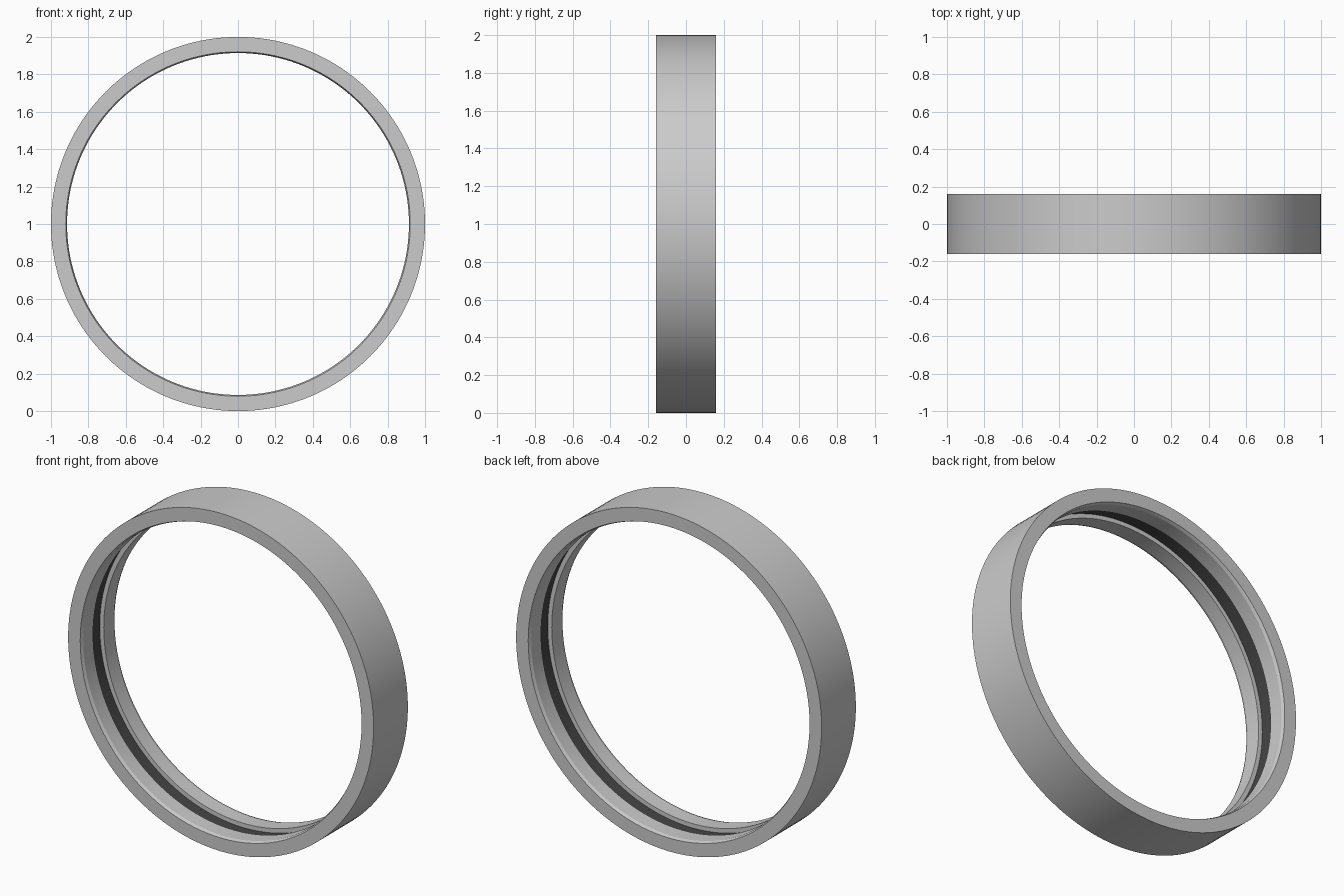
import bpy, bmesh, math
from mathutils import Matrix, Vector

if "Cube" in bpy.data.objects:
    bpy.data.objects.remove(bpy.data.objects["Cube"])

SEGMENTS = 160


def lathe(name, profile):
    """Spin a (y, radius) profile round the y axis, ring centre at z = 1."""
    bm = bmesh.new()
    verts = [bm.verts.new((r, y, 0)) for y, r in profile]
    edges = [bm.edges.new(pair) for pair in zip(verts, verts[1:])]
    bmesh.ops.spin(bm, geom=verts + edges, cent=(0, 0, 0), axis=(0, 1, 0),
                   angle=math.tau, steps=SEGMENTS, use_merge=True)
    bmesh.ops.remove_doubles(bm, verts=bm.verts, dist=1e-5)
    bmesh.ops.recalc_face_normals(bm, faces=bm.faces)
    # the surface at the profile's first point must face the axis
    f = min(bm.faces, key=lambda f: Vector((f.calc_center_median().x, 0, f.calc_center_median().z)).length)
    c = f.calc_center_median()
    if f.normal.dot(Vector((c.x, 0, c.z))) > 0:
        bmesh.ops.reverse_faces(bm, faces=bm.faces)
    bmesh.ops.translate(bm, verts=bm.verts, vec=(0, 0, 1))
    mesh = bpy.data.meshes.new(name)
    bm.to_mesh(mesh)
    bm.free()
    obj = bpy.data.objects.new(name, mesh)
    bpy.context.collection.objects.link(obj)
    bpy.ops.object.select_all(action='DESELECT')
    obj.select_set(True)
    bpy.context.view_layer.objects.active = obj
    bpy.ops.object.shade_smooth_by_angle(angle=math.radians(12))
    return obj


# Housing: half section from the groove floor out to the rim, then mirrored
half = [(0.05, 0.94), (0.05, 0.914), (0.142, 0.914), (0.16, 0.921), (0.16, 1.0)]
lathe("ring_housing", half + [(-y, r) for y, r in reversed(half)])

# Dark band lining the floor of the inner groove
band = lathe("groove_band", [(-0.05, 0.94), (0.05, 0.94)])
dark = bpy.data.materials.new("dark_band")
dark.diffuse_color = (0.06, 0.06, 0.06, 1)
dark.use_nodes = True
dark.node_tree.nodes["Principled BSDF"].inputs["Base Color"].default_value = dark.diffuse_color
band.data.materials.append(dark)
